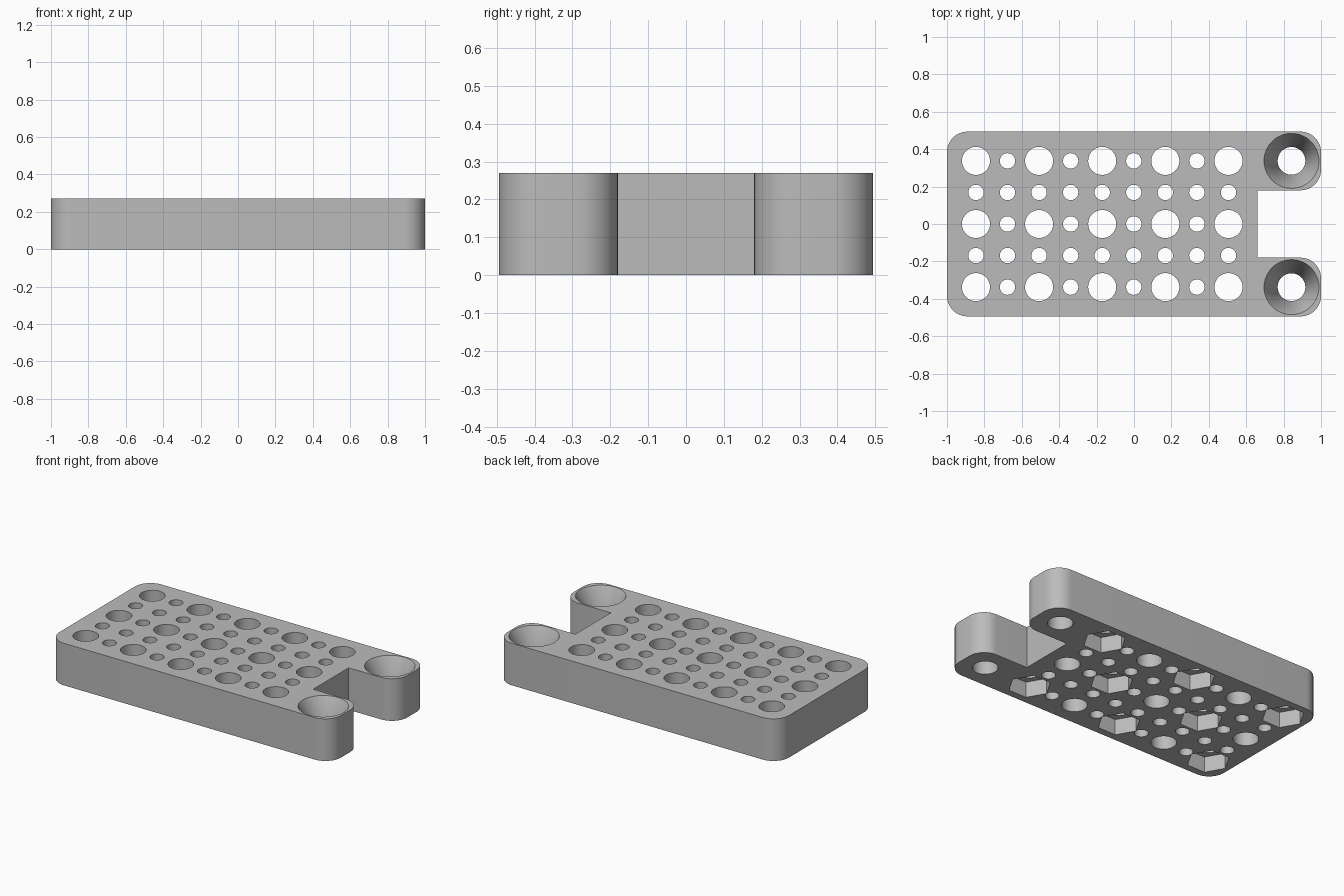
import bpy, bmesh
from math import pi, sin, cos

if "Cube" in bpy.data.objects:
    bpy.data.objects.remove(bpy.data.objects["Cube"], do_unlink=True)

HEIGHT = 0.27
PITCH = 0.3375
HALF_Y = 0.494
CORNER = 0.11

grey = bpy.data.materials.new("plain grey")
grey.use_nodes = True
color = (0.5, 0.5, 0.5, 1)
grey.diffuse_color = color
grey.node_tree.nodes["Principled BSDF"].inputs["Base Color"].default_value = color


def make_object(name, bm):
    bmesh.ops.recalc_face_normals(bm, faces=bm.faces)
    mesh = bpy.data.meshes.new(name)
    bm.to_mesh(mesh)
    bm.free()
    mesh.materials.append(grey)
    obj = bpy.data.objects.new(name, mesh)
    bpy.context.collection.objects.link(obj)
    return obj


def add_turned(bm, x, y, profile, sides):
    """Closed solid turned round a vertical axis from (radius, height) pairs."""
    rings = [[bm.verts.new((x + r * cos(2 * pi * i / sides),
                            y + r * sin(2 * pi * i / sides), z))
              for i in range(sides)] for r, z in profile]
    for low, high in zip(rings, rings[1:]):
        for i in range(sides):
            j = (i + 1) % sides
            bm.faces.new((low[i], low[j], high[j], high[i]))
    bm.faces.new(rings[0][::-1])
    bm.faces.new(rings[-1])


def corner_arc(x, y, start, steps=12):
    """Quarter circle round a corner centre, counter-clockwise."""
    return [(x + CORNER * cos(start + pi / 2 * i / steps),
             y + CORNER * sin(start + pi / 2 * i / steps)) for i in range(steps + 1)]


# Plate with rounded corners and two tabs either side of a notch
notch_x, notch_y = 0.66, 0.18
end, side = 1 - CORNER, HALF_Y - CORNER
inner = notch_y + CORNER
outline = (corner_arc(-end, side, pi / 2) + corner_arc(-end, -side, pi)
           + corner_arc(end, -side, -pi / 2) + corner_arc(end, -inner, 0)
           + [(notch_x, -notch_y), (notch_x, notch_y)]
           + corner_arc(end, inner, -pi / 2) + corner_arc(end, side, 0))
bm = bmesh.new()
base = bm.faces.new([bm.verts.new((x, y, 0)) for x, y in outline])
top = bmesh.ops.extrude_face_region(bm, geom=[base])["geom"]
bmesh.ops.translate(bm, vec=(0, 0, HEIGHT),
                    verts=[v for v in top if isinstance(v, bmesh.types.BMVert)])
plate = make_object("perforated_plate", bm)

# Through holes: large on the main grid, small at the half steps
holes, pockets = bmesh.new(), bmesh.new()
for col in range(9):
    for row in range(-2, 3):
        x, y = -0.845 + col * PITCH / 2, row * PITCH / 2
        large = col % 2 == 0 and row % 2 == 0
        radius = 0.075 if large else 0.041
        add_turned(holes, x, y, [(radius, -0.1), (radius, HEIGHT + 0.1)], 40)
        # Hexagonal nut pockets underneath, in a checkerboard
        if large and (col // 2 + row // 2) % 2 == 1:
            add_turned(pockets, x, y, [(0.127, -0.1), (0.127, 0.101)], 6)

# Countersunk screw holes in the tabs
for s in (-1, 1):
    add_turned(holes, 0.842, s * PITCH, [(0.074, -0.1), (0.074, 0.1), (0.137, 0.25),
                                         (0.147, HEIGHT), (0.147, HEIGHT + 0.1)], 48)

bpy.context.view_layer.objects.active = plate
plate.select_set(True)
for name, cutter_bm in (("hole_cutter", holes), ("pocket_cutter", pockets)):
    cutter = make_object(name, cutter_bm)
    cutter.hide_render = True
    cut = plate.modifiers.new(name, 'BOOLEAN')
    cut.operation = 'DIFFERENCE'
    cut.solver = 'EXACT'
    cut.object = cutter
    bpy.ops.object.modifier_apply(modifier=cut.name)
    bpy.data.objects.remove(cutter, do_unlink=True)

bpy.ops.object.shade_smooth_by_angle(angle=0.5)
